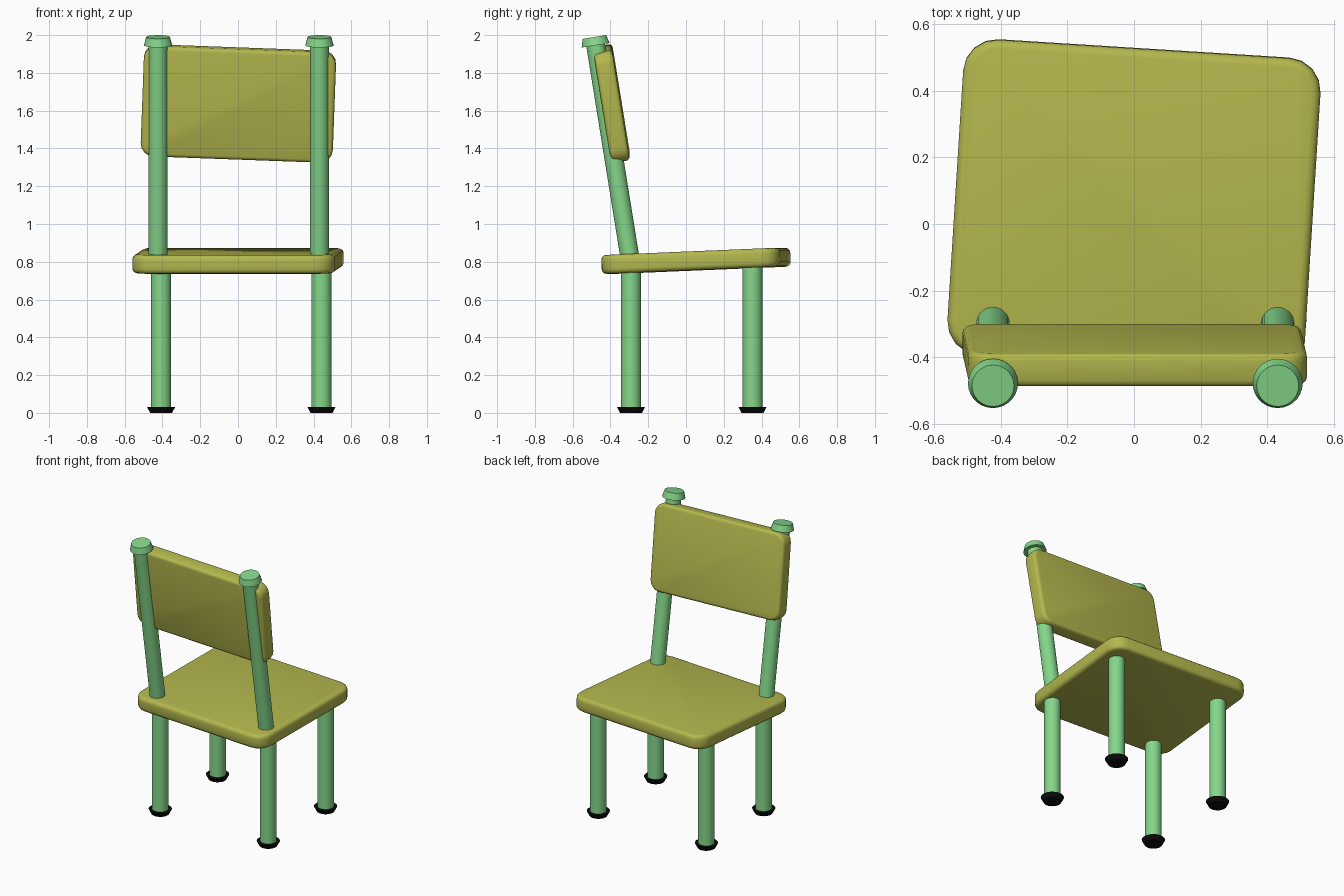
import bpy, bmesh, math
from mathutils import Vector

if "Cube" in bpy.data.objects:
    bpy.data.objects.remove(bpy.data.objects["Cube"])


def material(name, rgb):
    m = bpy.data.materials.new(name)
    m.diffuse_color = (*rgb, 1)
    m.use_nodes = True
    m.node_tree.nodes["Principled BSDF"].inputs["Base Color"].default_value = m.diffuse_color
    return m


OLIVE = material("olive", (0.46, 0.48, 0.075))
GREEN = material("light green", (0.235, 0.68, 0.255))
BLACK = material("black", (0.003, 0.003, 0.003))


def finish(obj, name, mat, angle=35):
    obj.name = name
    obj.data.materials.append(mat)
    bpy.ops.object.select_all(action='DESELECT')
    obj.select_set(True)
    bpy.context.view_layer.objects.active = obj
    bpy.ops.object.shade_smooth_by_angle(angle=math.radians(angle))


def rod(name, a, b, r1, r2, mat):
    """Straight or tapered round bar from point a to point b."""
    a, b = Vector(a), Vector(b)
    bpy.ops.mesh.primitive_cone_add(
        vertices=28, radius1=r1, radius2=r2, depth=(b - a).length,
        location=(a + b) / 2, rotation=(b - a).to_track_quat('Z', 'Y').to_euler())
    finish(bpy.context.object, name, mat)


def board(name, size, axis, corner, edge, loc, rot, mat):
    """Board with rounded corners (around the thin axis) and softened rims."""
    bm = bmesh.new()
    bmesh.ops.create_cube(bm, size=1)
    bmesh.ops.scale(bm, vec=size, verts=bm.verts)

    def thin(e):
        d = e.verts[1].co - e.verts[0].co
        return abs(d[axis]) > 0.99 * d.length

    bmesh.ops.bevel(bm, geom=[e for e in bm.edges if thin(e)], offset=corner,
                    segments=4, profile=0.5, affect='EDGES')
    bmesh.ops.bevel(bm, geom=[e for e in bm.edges if not thin(e)], offset=edge,
                    segments=3, profile=0.5, affect='EDGES')
    bmesh.ops.recalc_face_normals(bm, faces=bm.faces)
    mesh = bpy.data.meshes.new(name)
    bm.to_mesh(mesh)
    bm.free()
    obj = bpy.data.objects.new(name, mesh)
    bpy.context.collection.objects.link(obj)
    obj.location = loc
    obj.rotation_euler = [math.radians(a) for a in rot]
    finish(obj, name, mat, 40)


# Seat and backrest, both slightly crooked
board("seat", (1.074, 0.948, 0.10), 2, 0.10, 0.025,
      (0, 0.053, 0.805), (2.4, 0, -3.6), OLIVE)
board("backrest", (1.018, 0.10, 0.592), 1, 0.07, 0.02,
      (0.002, -0.393, 1.638), (9.2, 2.1, 0), OLIVE)

# Legs with black feet
for side, x in (("left", -0.407), ("right", 0.442)):
    for end, y, top in (("back", -0.291, 0.78), ("front", 0.352, 0.80)):
        rod(f"{end}_leg_{side}", (x, y, 0.01), (x, y, top), 0.053, 0.053, GREEN)
        rod(f"{end}_foot_{side}", (x, y, 0), (x, y, 0.032), 0.058, 0.075, BLACK)


# Leaning back posts with knobs
def on_post(x, z):
    return (x, -0.30 - 0.161 * (z - 0.84), z)


for side, x in (("left", -0.423), ("right", 0.431)):
    rod(f"back_post_{side}", on_post(x, 0.79), on_post(x, 1.97), 0.05, 0.05, GREEN)
    rod(f"post_knob_{side}", on_post(x, 1.946), on_post(x, 1.99), 0.075, 0.063, GREEN)
